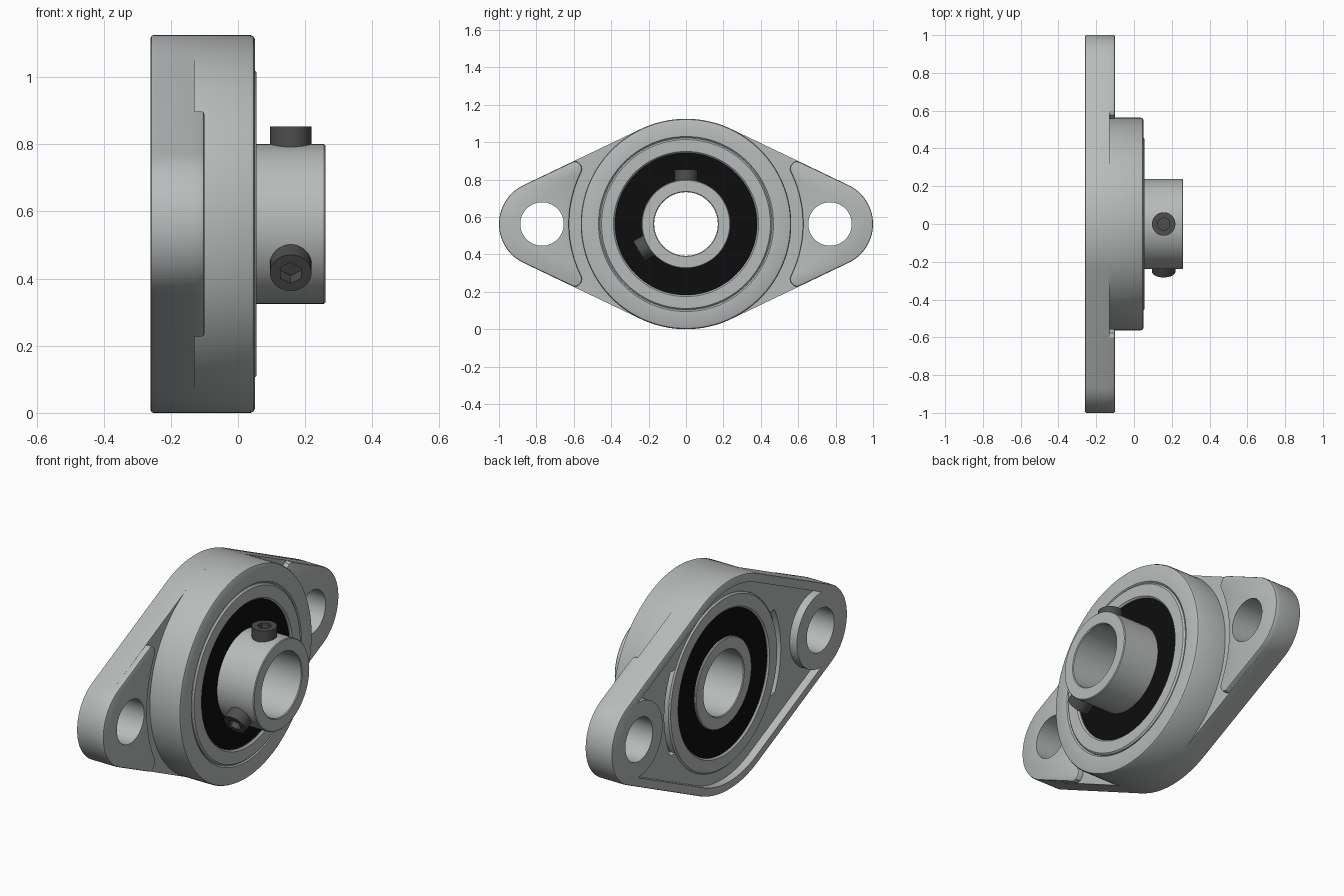
import bpy, bmesh, math
from mathutils import Vector, Matrix

cube = bpy.data.objects.get("Cube")
if cube:
    bpy.data.objects.remove(cube, do_unlink=True)

AXIS_Z = 0.5625               # height of the shaft axis, which runs along x
HUB_R, EAR_R, EAR_Y, BOLT_R = 0.5625, 0.23, 0.77, 0.116
BACK, PLATE, PAD, FACE = -0.26, -0.13, -0.10, 0.05
TANGENT = math.degrees(math.acos((HUB_R - EAR_R) / EAR_Y))


def material(name, rgb, rough=0.5):
    m = bpy.data.materials.new(name)
    m.use_nodes = True
    m.diffuse_color = (*rgb, 1)
    bsdf = m.node_tree.nodes["Principled BSDF"]
    bsdf.inputs["Base Color"].default_value = (*rgb, 1)
    bsdf.inputs["Roughness"].default_value = rough
    return m


GREY = material("cast grey", (0.47, 0.50, 0.49))
BLACK = material("seal black", (0.004, 0.004, 0.004))
DARK = material("screw dark grey", (0.075, 0.075, 0.075))


def finish(name, bm, mat):
    bmesh.ops.recalc_face_normals(bm, faces=bm.faces)
    mesh = bpy.data.meshes.new(name)
    bm.to_mesh(mesh)
    bm.free()
    mesh.materials.append(mat)
    ob = bpy.data.objects.new(name, mesh)
    bpy.context.collection.objects.link(ob)
    return ob


def arc(cy, r, a0, a1, n=32):
    """Points (y, z) on an arc about (cy, 0), angles in degrees."""
    angles = [math.radians(a0 + (a1 - a0) * i / n) for i in range(n + 1)]
    return [(cy + r * math.cos(a), r * math.sin(a)) for a in angles]


def prism(name, pts, x0, x1, mat=GREY, soften=None):
    """Extrude a (y, z) outline along x; soften rounds the edge at that x."""
    bm = bmesh.new()
    base = bm.faces.new([bm.verts.new((x0, y, z + AXIS_Z)) for y, z in pts])
    ext = bmesh.ops.extrude_face_region(bm, geom=[base])
    verts = [v for v in ext["geom"] if isinstance(v, bmesh.types.BMVert)]
    bmesh.ops.translate(bm, verts=verts, vec=(x1 - x0, 0, 0))
    if soften is not None:
        rim = [e for e in bm.edges
               if all(abs(v.co.x - soften) < 1e-5 for v in e.verts)]
        bmesh.ops.bevel(bm, geom=rim, offset=0.008, segments=2,
                        profile=0.5, affect='EDGES')
    return finish(name, bm, mat)


def lathe(name, profile, mat=GREY, steps=128):
    """Turn a closed (x, radius) profile about the shaft axis."""
    bm = bmesh.new()
    rings = []
    for i in range(steps):
        a = math.tau * i / steps
        rings.append([bm.verts.new((x, r * math.cos(a), AXIS_Z + r * math.sin(a)))
                      for x, r in profile])
    n = len(profile)
    for i in range(steps):
        p, q = rings[i], rings[(i + 1) % steps]
        for j in range(n):
            k = (j + 1) % n
            bm.faces.new((p[j], p[k], q[k], q[j]))
    return finish(name, bm, mat)


def ring(name, x0, x1, r_in, r_out, chamfer, mat=GREY):
    c = chamfer
    return lathe(name, [(x0, r_in + c), (x0, r_out - c), (x0 + c, r_out),
                        (x1 - c, r_out), (x1, r_out - c), (x1, r_in + c),
                        (x1 - c, r_in), (x0 + c, r_in)], mat)


def cut(ob, cutters):
    for c in cutters:
        mod = ob.modifiers.new("cut", 'BOOLEAN')
        mod.operation, mod.solver, mod.object = 'DIFFERENCE', 'EXACT', c
    bpy.context.view_layer.update()
    deps = bpy.context.evaluated_depsgraph_get()
    mesh = bpy.data.meshes.new_from_object(ob.evaluated_get(deps))
    ob.modifiers.clear()
    ob.data = mesh
    for c in cutters:
        bpy.data.objects.remove(c, do_unlink=True)


def bolt_cutter(side):
    return prism("bolt_cutter", arc(side * EAR_Y, BOLT_R, 0, 360, 64)[:-1], -0.4, 0.2)


def mirrored(pts):
    """Repeat a +y half outline on the -y side by a half turn."""
    return pts + [(-y, -z) for y, z in pts]


# Flange plate: hull of the hub circle and two ear circles
outline = mirrored(arc(EAR_Y, EAR_R, -TANGENT, TANGENT)
                   + arc(0, HUB_R, TANGENT, 180 - TANGENT, 36))
flange = prism("flange_plate", outline, BACK, PLATE, soften=BACK)

# Back pocket, leaving a rim and a boss round each bolt hole
rim, boss = 0.045, 0.2
swing = TANGENT + math.degrees(math.acos((EAR_R - rim) / boss))
pocket_pts = mirrored(arc(EAR_Y, boss, 360 - swing, swing)
                      + arc(0, HUB_R - rim, TANGENT, 180 - TANGENT, 36))
pocket = prism("pocket_cutter", pocket_pts, -0.4, -0.217)
# Loading slots either side of the bearing
slots = prism("slot_cutter", mirrored(arc(0, 0.495, -27, 27)), -0.4, -0.185)
bore = prism("bore_cutter", arc(0, 0.46, 0, 360, 128)[:-1], -0.4, 0.2)
cut(flange, [pocket, slots, bore, bolt_cutter(1), bolt_cutter(-1)])
parts = [flange]

# Raised pads on the ears, with rounded inner corners
for side, label in ((1, "left"), (-1, "right")):
    pts = (arc(EAR_Y, EAR_R, -TANGENT, TANGENT)
           + [(0.6, 0.335), (0.578, 0.332), (0.562, 0.315), (0.556, 0.296)]
           + arc(0, 0.625, 26.5, -26.5)
           + [(0.556, -0.296), (0.562, -0.315), (0.578, -0.332), (0.6, -0.335)])
    pad = prism("ear_pad_" + label, [(side * y, side * z) for y, z in pts],
                PLATE, PAD, soften=PAD)
    cut(pad, [bolt_cutter(side)])
    parts.append(pad)

# Round housing collar in front of the plate
parts.append(lathe("housing_collar", [
    (PLATE, 0.46), (PLATE, HUB_R), (FACE - 0.012, HUB_R),
    (FACE - 0.004, HUB_R - 0.004), (FACE, HUB_R - 0.012),
    (FACE, 0.468), (FACE - 0.008, 0.46)]))

# Bearing: outer race, seal and long inner race
parts.append(ring("outer_race", -0.225, 0.055, 0.38, 0.4595, 0.008))
parts.append(ring("seal", -0.215, 0.042, 0.235, 0.386, 0.001, BLACK))
parts.append(ring("inner_race", -0.225, 0.26, 0.17, 0.2375, 0.004))


# Two set screws with hexagonal sockets
def cylinder(name, r, sides, z0, z1, turn):
    bm = bmesh.new()
    bmesh.ops.create_cone(bm, cap_ends=True, segments=sides, radius1=r, radius2=r,
                          depth=z1 - z0,
                          matrix=Matrix.Translation((0, 0, (z0 + z1) / 2)))
    place = Matrix.Translation(Vector((0.157, 0, AXIS_Z))) @ Matrix.Rotation(turn, 4, 'X')
    bmesh.ops.transform(bm, matrix=place, verts=bm.verts)
    return finish(name, bm, DARK)


for label, turn in (("top", 0), ("side", math.radians(120))):
    screw = cylinder("set_screw_" + label, 0.062, 48, 0.2, 0.291, turn)
    cut(screw, [cylinder("socket_cutter", 0.036, 6, 0.245, 0.35, turn)])
    parts.append(screw)

# Smooth curved faces, keep edges sharp
bpy.ops.object.select_all(action='DESELECT')
for ob in parts:
    ob.select_set(True)
bpy.context.view_layer.objects.active = flange
bpy.ops.object.shade_smooth_by_angle(angle=math.radians(30))
